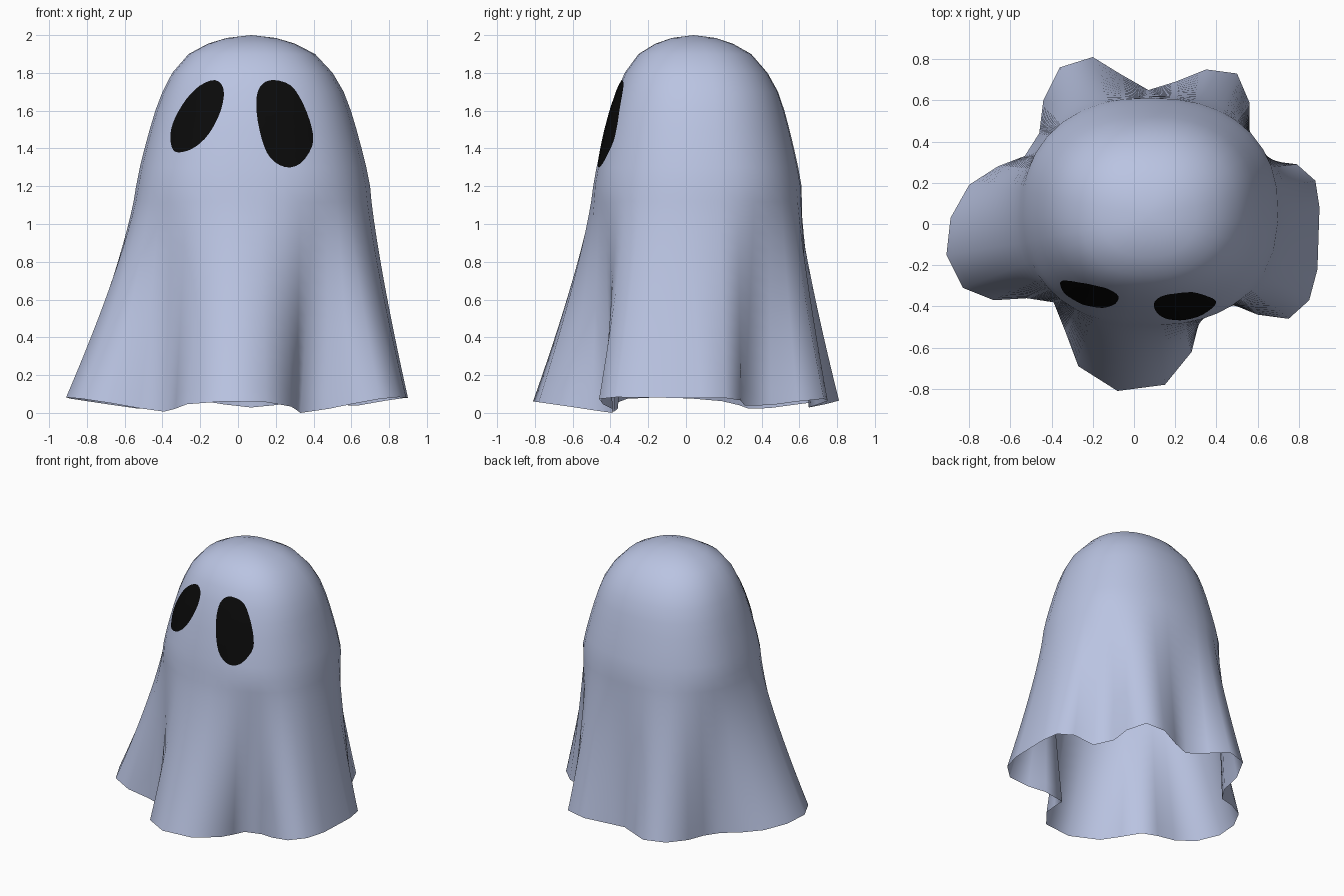
import bpy, math
from mathutils import Vector
from mathutils.bvhtree import BVHTree

if "Cube" in bpy.data.objects:
    bpy.data.objects.remove(bpy.data.objects["Cube"], do_unlink=True)


def make_material(name, color):
    mat = bpy.data.materials.new(name)
    mat.use_nodes = True
    mat.diffuse_color = (*color, 1)
    mat.node_tree.nodes["Principled BSDF"].inputs["Base Color"].default_value = (*color, 1)
    return mat


def make_object(name, verts, faces, material):
    mesh = bpy.data.meshes.new(name)
    mesh.from_pydata(verts, [], faces)
    mesh.materials.append(material)
    mesh.shade_smooth()
    obj = bpy.data.objects.new(name, mesh)
    bpy.context.collection.objects.link(obj)
    return obj


def lofted_faces(rows, columns):
    """Fan around vertex 0, then quads between closed rings."""
    faces = []
    for i in range(columns):
        j = (i + 1) % columns
        faces.append((0, 1 + i, 1 + j))
        for r in range(rows - 1):
            upper, lower = 1 + r * columns, 1 + (r + 1) * columns
            faces.append((upper + i, lower + i, lower + j, upper + j))
    return faces


def smooth_loop(points, steps):
    """Closed Catmull-Rom curve through the points."""
    result, count = [], len(points)
    for i in range(count):
        a, b, c, d = (Vector(points[(i + k) % count]) for k in (-1, 0, 1, 2))
        for s in range(steps):
            t = s / steps
            result.append(b + 0.5 * t * (c - a + t * (2 * a - 5 * b + 4 * c - d
                                                      + t * (3 * (b - c) + d - a))))
    return result


sheet_blue = make_material("pale blue cloth", (0.49, 0.55, 0.76))
eye_black = make_material("eye black", (0.003, 0.003, 0.003))

# Wavy hem of the sheet, counterclockwise from the left side
HEM = [(.9, .08), (.88, .21), (.79, .29), (.63, .31), (.56, .45), (.56, .59),
       (.5, .73), (.35, .75), (.2, .69), (.07, .65), (-.07, .73), (-.2, .81),
       (-.36, .76), (-.44, .6), (-.46, .44), (-.53, .33), (-.66, .28),
       (-.8, .19), (-.89, .03), (-.91, -.15), (-.83, -.31), (-.68, -.37),
       (-.52, -.36), (-.39, -.38), (-.33, -.53), (-.27, -.69), (-.08, -.81),
       (.15, -.78), (.28, -.62), (.31, -.5), (.33, -.39), (.48, -.39),
       (.6, -.44), (.75, -.46), (.85, -.37), (.89, -.22)]
# Dome profile: height and radius
DOME = [(1.985, .13), (1.955, .23), (1.9, .335), (1.8, .425), (1.7, .48),
        (1.6, .518), (1.5, .548), (1.4, .575), (1.3, .6), (1.2, .62)]
CENTER_X, CENTER_Y, DEPTH = 0.08, 0.06, 0.89
SKIRT_ROWS = 14
columns = len(HEM)

# Direction of each column, evened out so the dome stays regular
angles = []
for x, y in HEM:
    a = math.atan2((y - CENTER_Y) / DEPTH, x - CENTER_X)
    while angles and a < angles[-1] - math.pi:
        a += math.tau
    angles.append(a)
for _ in range(3):
    angles = [(angles[i - 1] - (math.tau if i == 0 else 0) + 2 * angles[i]
               + angles[(i + 1) % columns] + (math.tau if i == columns - 1 else 0)) / 4
              for i in range(columns)]


def dome_point(angle, radius, z):
    """Slightly squared oval cross-section."""
    c, s = math.cos(angle), math.sin(angle)
    shift = 0.02 * max(0, z - 1.7) / 0.3
    return Vector((CENTER_X - shift / 2 + radius * math.copysign(abs(c) ** 0.87, c),
                   CENTER_Y - shift + radius * DEPTH * math.copysign(abs(s) ** 0.87, s), z))


# Draped sheet: smooth dome flowing into a folded skirt
verts = [Vector((CENTER_X - 0.01, CENTER_Y - 0.02, 2))]
for z, radius in DOME:
    verts += [dome_point(a, radius, z) for a in angles]
shoulder_z, shoulder_radius = DOME[-1]
for row in range(1, SKIRT_ROWS + 1):
    t = row / SKIRT_ROWS
    for (x, y), a in zip(HEM, angles):
        hem_z = max(0, 0.2 * (math.hypot(x, y) - 0.511))
        start = dome_point(a, shoulder_radius, shoulder_z)
        point = start.lerp(Vector((x, y, 0)), t ** 1.25)
        point.z = shoulder_z + (hem_z - shoulder_z) * t
        verts.append(point)
sheet_faces = lofted_faces(len(DOME) + SKIRT_ROWS, columns)
make_object("draped_sheet", verts, sheet_faces, sheet_blue)
surface = BVHTree.FromPolygons(verts, sheet_faces)


def add_eye(name, outline):
    """Thin patch that follows the front of the sheet."""
    loop = smooth_loop(outline, 3)
    middle = sum(loop, Vector((0, 0))) / len(loop)
    rings = 6
    flat = [middle] + [middle.lerp(p, (r + 1) / rings) for r in range(rings) for p in loop]
    patch = []
    for p in flat:
        hit, normal, _, _ = surface.ray_cast(Vector((p.x, -3, p.y)), Vector((0, 1, 0)))
        patch.append(hit + 0.005 * normal)
    make_object(name, patch, lofted_faces(rings, len(loop)), eye_black)


# Eyes: outlines across and up, counterclockwise
add_eye("right_eye", [(-.12, 1.76), (-.2, 1.73), (-.27, 1.66), (-.33, 1.56),
                      (-.355, 1.47), (-.34, 1.39), (-.29, 1.38), (-.22, 1.41),
                      (-.15, 1.48), (-.09, 1.6), (-.075, 1.71)])
add_eye("left_eye", [(.19, 1.76), (.13, 1.74), (.1, 1.68), (.1, 1.58),
                     (.125, 1.45), (.17, 1.35), (.25, 1.3), (.33, 1.32),
                     (.39, 1.41), (.39, 1.5), (.345, 1.63), (.28, 1.73)])
